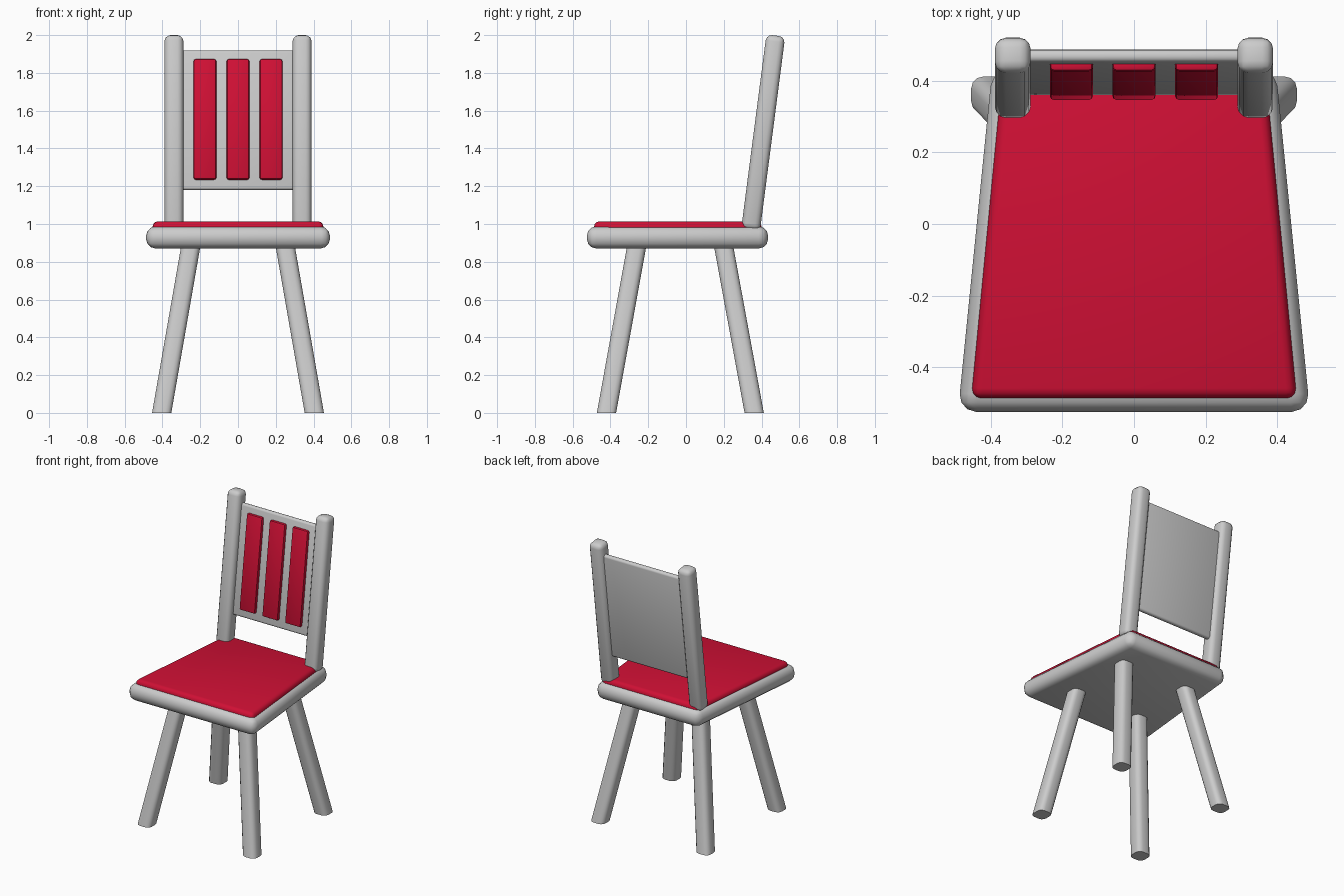
import bpy, bmesh, math
from mathutils import Matrix

if "Cube" in bpy.data.objects:
    bpy.data.objects.remove(bpy.data.objects["Cube"])


def material(name, rgb):
    m = bpy.data.materials.new(name)
    m.diffuse_color = (*rgb, 1)
    m.use_nodes = True
    m.node_tree.nodes["Principled BSDF"].inputs["Base Color"].default_value = m.diffuse_color
    return m


GREY = material("painted grey", (0.60, 0.60, 0.60))
RED = material("red fabric", (0.63, 0.005, 0.035))
CUBE_FACES = [(3, 2, 1, 0), (4, 5, 6, 7), (0, 1, 5, 4),
              (1, 2, 6, 5), (2, 3, 7, 6), (3, 0, 4, 7)]


def block(name, bottom, top, mat, bevel, segments=3, upright_only=False, matrix=None):
    """Six-sided block between two four-cornered loops, with rounded edges."""
    bm = bmesh.new()
    vs = [bm.verts.new(p) for p in bottom + top]
    for f in CUBE_FACES:
        bm.faces.new([vs[i] for i in f])
    edges = list(bm.edges)
    if upright_only:
        edges = [e for e in edges if abs(e.verts[0].co.z - e.verts[1].co.z) > 0.1]
    bmesh.ops.bevel(bm, geom=edges, offset=bevel, segments=segments,
                    profile=0.5, affect='EDGES', clamp_overlap=True)
    if matrix:
        bm.transform(matrix)
    bmesh.ops.recalc_face_normals(bm, faces=bm.faces)
    mesh = bpy.data.meshes.new(name)
    bm.to_mesh(mesh)
    bm.free()
    mesh.materials.append(mat)
    ob = bpy.data.objects.new(name, mesh)
    bpy.context.collection.objects.link(ob)
    bpy.ops.object.select_all(action='DESELECT')
    ob.select_set(True)
    bpy.context.view_layer.objects.active = ob
    bpy.ops.object.shade_smooth_by_angle(angle=math.radians(40))
    return ob


def taper(front_w, back_w, front_y, back_y, z):
    """Trapezoid loop, wider at the front."""
    return [(-front_w, front_y, z), (front_w, front_y, z),
            (back_w, back_y, z), (-back_w, back_y, z)]


def rect(x0, x1, y0, y1, z):
    return [(x0, y0, z), (x1, y0, z), (x1, y1, z), (x0, y1, z)]


def square(x, y, z, r=0.051):
    return rect(x - r, x + r, y - r, y + r, z)


# Seat board and cushion
block("seat", taper(0.492, 0.396, -0.525, 0.435, 0.87),
      taper(0.492, 0.396, -0.525, 0.435, 0.988), GREY, 0.05)
block("seat_cushion", taper(0.455, 0.37, -0.487, 0.40, 0.955),
      taper(0.455, 0.37, -0.487, 0.40, 1.014), RED, 0.028)

# Splayed legs, cut flat at the floor
for side, sx in (("left", -1), ("right", 1)):
    for end, foot_y, top_y in (("front", -0.421, -0.258), ("back", 0.361, 0.196)):
        block(f"{end}_{side}_leg", square(sx * 0.404, foot_y, 0),
              square(sx * 0.247, top_y, 0.90), GREY, 0.032, upright_only=True)

# Backrest parts are built upright, then leaned back together
lean = Matrix.Translation((0, 0.342, 0.97)) @ Matrix.Rotation(-0.129, 4, 'X')
for side, sx in (("left", -1), ("right", 1)):
    block(f"{side}_back_post", square(sx * 0.339, 0, 0, 0.05),
          square(sx * 0.339, 0, 1.036, 0.05), GREY, 0.031, matrix=lean)

block("back_panel", rect(-0.31, 0.31, -0.011, 0.024, 0.212),
      rect(-0.31, 0.31, -0.011, 0.024, 0.957), GREY, 0.014, matrix=lean)

# Three padded strips on the front of the panel
for i, x in enumerate((-0.175, 0, 0.175)):
    block(f"back_pad_{i + 1}", rect(x - 0.06, x + 0.06, -0.031, 0.005, 0.265),
          rect(x - 0.06, x + 0.06, -0.031, 0.005, 0.908), RED, 0.011, 2, matrix=lean)
